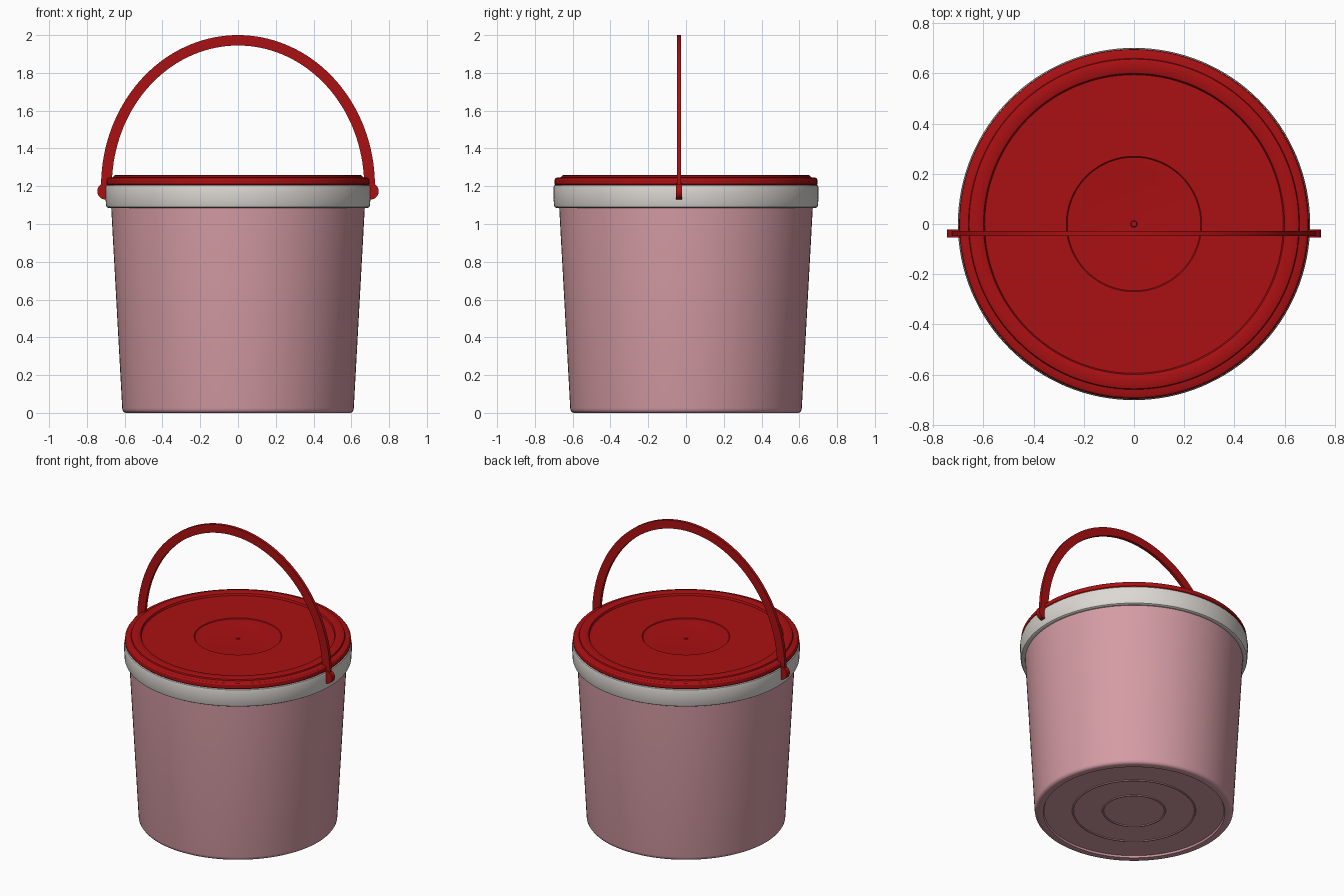
import bpy, bmesh, math

if "Cube" in bpy.data.objects:
    bpy.data.objects.remove(bpy.data.objects["Cube"])

def material(name, rgb):
    m = bpy.data.materials.new(name)
    m.diffuse_color = (*rgb, 1)
    m.use_nodes = True
    m.node_tree.nodes["Principled BSDF"].inputs["Base Color"].default_value = m.diffuse_color
    return m

PINK = material("dusty pink", (0.66, 0.33, 0.37))
WHITE = material("warm white", (0.72, 0.69, 0.65))
RED = material("deep red", (0.40, 0.005, 0.006))

def finish(bm, name, mat):
    bmesh.ops.remove_doubles(bm, verts=bm.verts, dist=1e-5)
    bmesh.ops.recalc_face_normals(bm, faces=bm.faces)
    me = bpy.data.meshes.new(name)
    bm.to_mesh(me)
    bm.free()
    me.materials.append(mat)
    ob = bpy.data.objects.new(name, me)
    bpy.context.collection.objects.link(ob)
    bpy.ops.object.select_all(action='DESELECT')
    ob.select_set(True)
    bpy.context.view_layer.objects.active = ob
    bpy.ops.object.shade_smooth_by_angle(angle=math.radians(32))
    return ob

def lathe(name, profile, mat, closed=False, steps=128):
    """Spin an (r, z) profile about the z axis."""
    bm = bmesh.new()
    vs = [bm.verts.new((r, 0, z)) for r, z in profile]
    es = [bm.edges.new(p) for p in zip(vs, vs[1:])]
    if closed:
        es.append(bm.edges.new((vs[-1], vs[0])))
    bmesh.ops.spin(bm, geom=vs + es, cent=(0, 0, 0), axis=(0, 0, 1),
                   angle=2 * math.pi, steps=steps)
    return finish(bm, name, mat)

# Tapered tub with a recessed, ringed underside
lathe("tub", [
    (0, 0.012), (0.185, 0.012), (0.187, 0.007), (0.195, 0.007), (0.197, 0.012),
    (0.37, 0.012), (0.372, 0.007), (0.38, 0.007), (0.382, 0.012),
    (0.555, 0.012), (0.56, 0.0), (0.594, 0.0), (0.604, 0.004),
    (0.611, 0.013), (0.613, 0.025), (0.672, 1.10), (0.672, 1.20)], PINK)

# Collar around the rim
lathe("collar", [
    (0.66, 1.088), (0.688, 1.086), (0.695, 1.09), (0.699, 1.10), (0.702, 1.15),
    (0.702, 1.19), (0.699, 1.203), (0.692, 1.208), (0.66, 1.208)], WHITE, True)

# Stepped lid with a raised ring and a shallow central dish
lathe("lid", [
    (0.65, 1.203), (0.692, 1.205), (0.697, 1.212), (0.696, 1.235),
    (0.69, 1.243), (0.682, 1.246), (0.66, 1.248), (0.657, 1.256),
    (0.65, 1.259), (0.605, 1.259), (0.60, 1.256), (0.595, 1.243),
    (0.27, 1.243), (0.266, 1.238), (0.262, 1.238), (0.18, 1.232),
    (0.09, 1.229), (0.013, 1.228), (0.011, 1.232), (0, 1.232)], RED)

# Flat arched handle
Y = -0.037
N = 72
outer = [(0.725, 1.177)] + [(0.725 * math.cos(math.pi * i / N), 1.2 + 0.8 * math.sin(math.pi * i / N))
                            for i in range(N + 1)] + [(-0.725, 1.177)]
inner = [(0.668, 1.177)] + [(0.668 * math.cos(math.pi * i / N), 1.2 + 0.745 * math.sin(math.pi * i / N))
                            for i in range(N + 1)] + [(-0.668, 1.177)]
bm = bmesh.new()
rings = [[bm.verts.new((x, Y + d, z)) for (x, z), d in
          ((o, -0.01), (o, 0.01), (n, 0.01), (n, -0.01))]
         for o, n in zip(outer, inner)]
for a, b in zip(rings, rings[1:]):
    for k in range(4):
        bm.faces.new((a[k], a[(k + 1) % 4], b[(k + 1) % 4], b[k]))
bm.faces.new(rings[0])
bm.faces.new(rings[-1])
finish(bm, "handle", RED)

# Pivot discs at the handle ends
for side, label in ((-1, "left"), (1, "right")):
    bm = bmesh.new()
    loops = [[bm.verts.new((side * 0.702 + 0.043 * math.cos(2 * math.pi * i / 32), Y + d,
                            1.173 + 0.043 * math.sin(2 * math.pi * i / 32)))
              for i in range(32)] for d in (-0.016, 0.016)]
    for i in range(32):
        j = (i + 1) % 32
        bm.faces.new((loops[0][i], loops[0][j], loops[1][j], loops[1][i]))
    for lp in loops:
        bm.faces.new(lp)
    finish(bm, "handle_pivot_" + label, RED)
